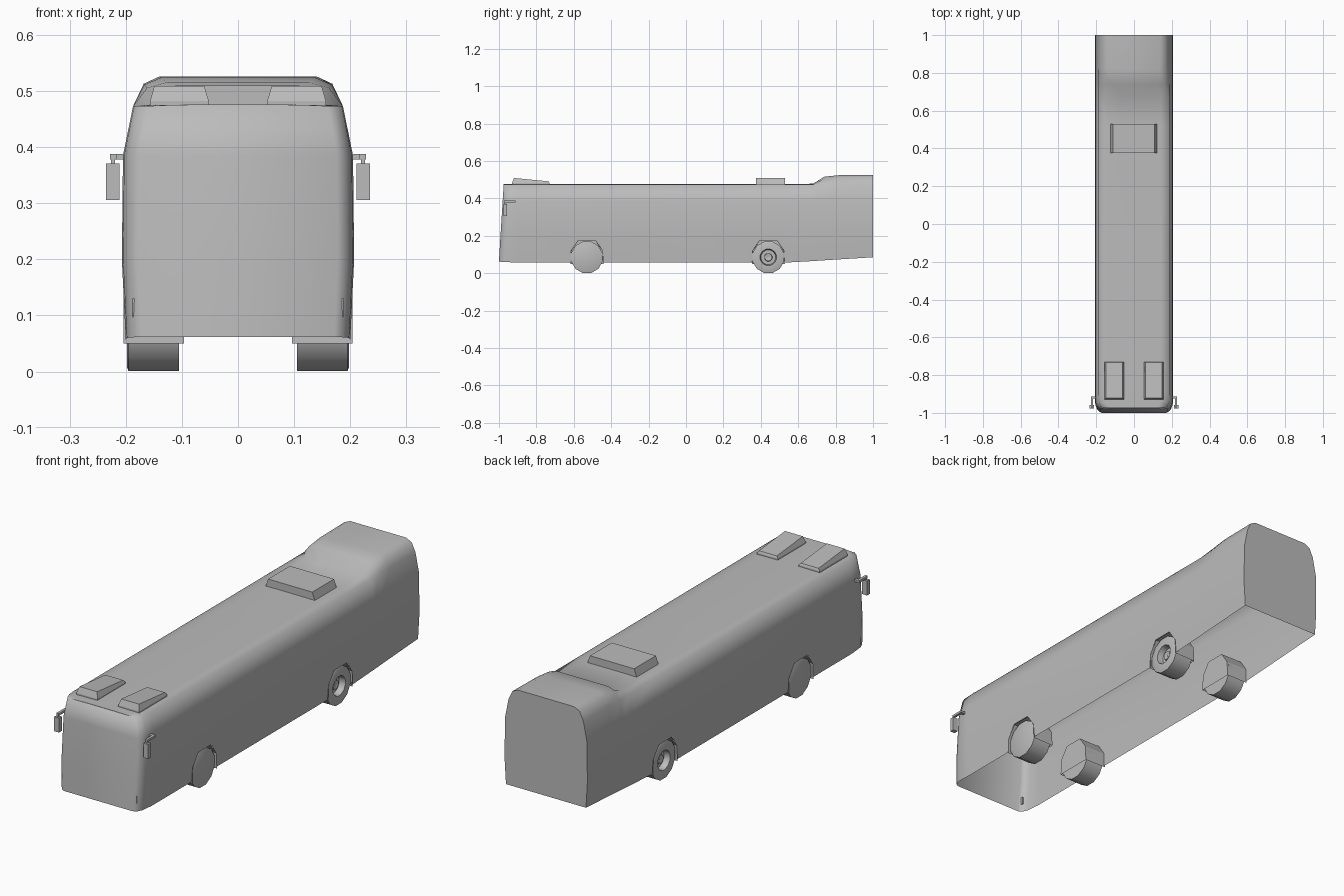
import bpy, bmesh, math
from mathutils import Matrix, Vector

cube = bpy.data.objects.get("Cube")
if cube:
    bpy.data.objects.remove(cube)

grey = bpy.data.materials.new("plain grey")
grey.use_nodes = True
COLOUR = (0.5, 0.5, 0.5, 1)
grey.diffuse_color = COLOUR
grey.node_tree.nodes["Principled BSDF"].inputs["Base Color"].default_value = COLOUR


def add_object(name, bm, smooth=None):
    bmesh.ops.recalc_face_normals(bm, faces=bm.faces)
    mesh = bpy.data.meshes.new(name)
    bm.to_mesh(mesh)
    bm.free()
    mesh.materials.append(grey)
    ob = bpy.data.objects.new(name, mesh)
    bpy.context.collection.objects.link(ob)
    if smooth:
        shade(ob, smooth)
    return ob


def shade(ob, degrees):
    bpy.ops.object.select_all(action='DESELECT')
    ob.select_set(True)
    bpy.context.view_layer.objects.active = ob
    bpy.ops.object.shade_smooth_by_angle(angle=math.radians(degrees))


def loft(rings, caps=True):
    """Skin a list of closed rings; caps are bands joining opposite points."""
    bm = bmesh.new()
    loops = [[bm.verts.new(p) for p in ring] for ring in rings]
    n = len(loops[0])
    for a, b in zip(loops, loops[1:]):
        for i in range(n):
            j = (i + 1) % n
            bm.faces.new((a[i], a[j], b[j], b[i]))
    if caps:
        for ring in (loops[0], loops[-1]):
            for i in range(n // 2 - 1):
                bm.faces.new((ring[i], ring[i + 1], ring[n - 2 - i], ring[n - 1 - i]))
    return bm


def block(name, x, y, z, inset_x=0):
    """Box whose top may narrow in x."""
    rings = [[(x[0] + d, y[0], h), (x[1] - d, y[0], h), (x[1] - d, y[1], h), (x[0] + d, y[1], h)]
             for h, d in zip(z, (0, inset_x))]
    return add_object(name, loft(rings))


# Body shell: cross-sections along the length
def section(y, width, floor, hump):
    low, high = Vector((0.14, 0.475)), Vector((0.168, 0.513))
    shoulder = low.lerp(high, hump)
    crown = Vector((0.07, 0.476)).lerp(Vector((0.14, 0.526)), hump)
    half = [(0.2, floor), (0.207, 0.2), (0.205, 0.385), (0.187, 0.473), shoulder, crown]
    pts = [(x * width, z) for x, z in half]
    pts += [(-x, z) for x, z in reversed(pts)]
    lean = 0.025 if y < -0.94 else 0
    return [(x, y + lean * max(0, z - 0.07) / 0.4, z) for x, z in pts]


stations = [(-1, 0.86, 0.062, 0), (-0.99, 0.94, 0.061, 0), (-0.965, 0.99, 0.06, 0),
            (-0.9, 1, 0.056, 0), (0, 1, 0.056, 0), (0.52, 1, 0.056, 0), (0.68, 1, 0.065, 0.05),
            (0.74, 1, 0.069, 0.8), (0.82, 1, 0.074, 0.96), (1, 1, 0.085, 1)]
body = add_object("body", loft([section(*s) for s in stations]))

# Wheel arches, liners and wheels
ARCH = [(-0.088, 0.05), (-0.084, 0.12), (-0.046, 0.175),
        (0.046, 0.175), (0.084, 0.12), (0.088, 0.05)]
TYRE = [(0.105, 0), (0.105, 0.087), (0.195, 0.087)]
HUBS = {"front": [(0.198, 0.08), (0.198, 0)],
        "rear": [(0.198, 0.08), (0.198, 0.045), (0.17, 0.04), (0.17, 0.022),
                 (0.182, 0.02), (0.182, 0.008), (0.176, 0)]}


def wheel(name, side, y, profile):
    centre = Vector((0, y, 0.085))
    bm = bmesh.new()
    verts = [bm.verts.new((side * x, y, 0.085 + r)) for x, r in profile]
    edges = [bm.edges.new(pair) for pair in zip(verts, verts[1:])]
    bmesh.ops.spin(bm, geom=verts + edges, cent=centre, axis=(1, 0, 0),
                   angle=math.tau, steps=12, use_merge=True)
    bmesh.ops.remove_doubles(bm, verts=bm.verts, dist=0.0005)
    bmesh.ops.rotate(bm, verts=bm.verts, cent=centre, matrix=Matrix.Rotation(math.pi / 12, 3, 'X'))
    add_object(name, bm, 40)


cutters = []
for side, side_name in ((1, "left"), (-1, "right")):
    for end, y in (("front", -0.53), ("rear", 0.44)):
        label = end + "_" + side_name
        cutter = add_object("arch_cutter_" + label, loft(
            [[(side * x, y + u, z if z > 0.06 else 0) for u, z in ARCH] for x in (0.097, 0.3)]))
        cutter.hide_render = True
        cut = body.modifiers.new("arch_" + label, 'BOOLEAN')
        cut.operation = 'DIFFERENCE'
        cut.solver = 'EXACT'
        cut.object = cutter
        cutters.append(cutter)
        # Liner: an arch-shaped pocket, open below and outwards
        bm = loft([[(side * x, y + u * k, z) for u, z in ARCH]
                   for x, k in ((0.096, 0.98), (0.204, 1))], caps=False)
        opening = [f for f in bm.faces if all(v.co.z < 0.06 for v in f.verts)]
        bmesh.ops.delete(bm, geom=opening, context='FACES_ONLY')
        bm.faces.new([v for v in bm.verts if abs(v.co.x) < 0.1])
        add_object("arch_liner_" + label, bm)
        wheel("wheel_" + label, side, y, TYRE + HUBS[end])

# Apply the arch cuts, then open the underside so the shell is hollow
bpy.context.view_layer.update()
cut_mesh = bpy.data.meshes.new_from_object(body.evaluated_get(bpy.context.evaluated_depsgraph_get()))
body.modifiers.clear()
body.data = cut_mesh
for cutter in cutters:
    bpy.data.objects.remove(cutter)
bm = bmesh.new()
bm.from_mesh(cut_mesh)
underside = []
for f in bm.faces:
    c = f.calc_center_median()
    pocket = abs(c.x) < 0.19 and c.z < 0.18 and abs(c.y) < 0.9
    if pocket or (f.normal.z < -0.9 and c.z < 0.1):
        underside.append(f)
bmesh.ops.delete(bm, geom=underside, context='FACES')
bm.to_mesh(cut_mesh)
bm.free()
shade(body, 80)

# Roof hatch and paired roof vents
block("roof_hatch", (-0.128, 0.125), (0.375, 0.53), (0.465, 0.51), 0.016)
for s, side_name in ((1, "left"), (-1, "right")):
    x = sorted((s * 0.052, s * 0.157))
    base = [(x[0], -0.93), (x[1], -0.93), (x[1], -0.73), (x[0], -0.73)]
    rings = [[(px, py, 0.47) for px, py in base],
             [(px, py, 0.482) for px, py in base],
             [(px + (0.008 if px == x[0] else -0.008), py + (0.01 if py < -0.8 else -0.004),
               0.509 if py < -0.8 else 0.491) for px, py in base]]
    add_object("roof_vent_" + side_name, loft(rings))

    # Mirror on a bent arm
    block("mirror_" + side_name, sorted((s * 0.211, s * 0.235)), (-0.977, -0.957), (0.306, 0.371))
    block("mirror_arm_" + side_name, sorted((s * 0.216, s * 0.228)), (-0.972, -0.915), (0.378, 0.388))
    block("mirror_bracket_" + side_name, sorted((s * 0.19, s * 0.228)), (-0.925, -0.912), (0.378, 0.388))
    block("mirror_stem_" + side_name, sorted((s * 0.219, s * 0.226)), (-0.97, -0.962), (0.365, 0.38))

    # Small corner marker lamp
    block("marker_lamp_" + side_name, sorted((s * 0.183, s * 0.188)), (-0.99, -0.982), (0.097, 0.13))
